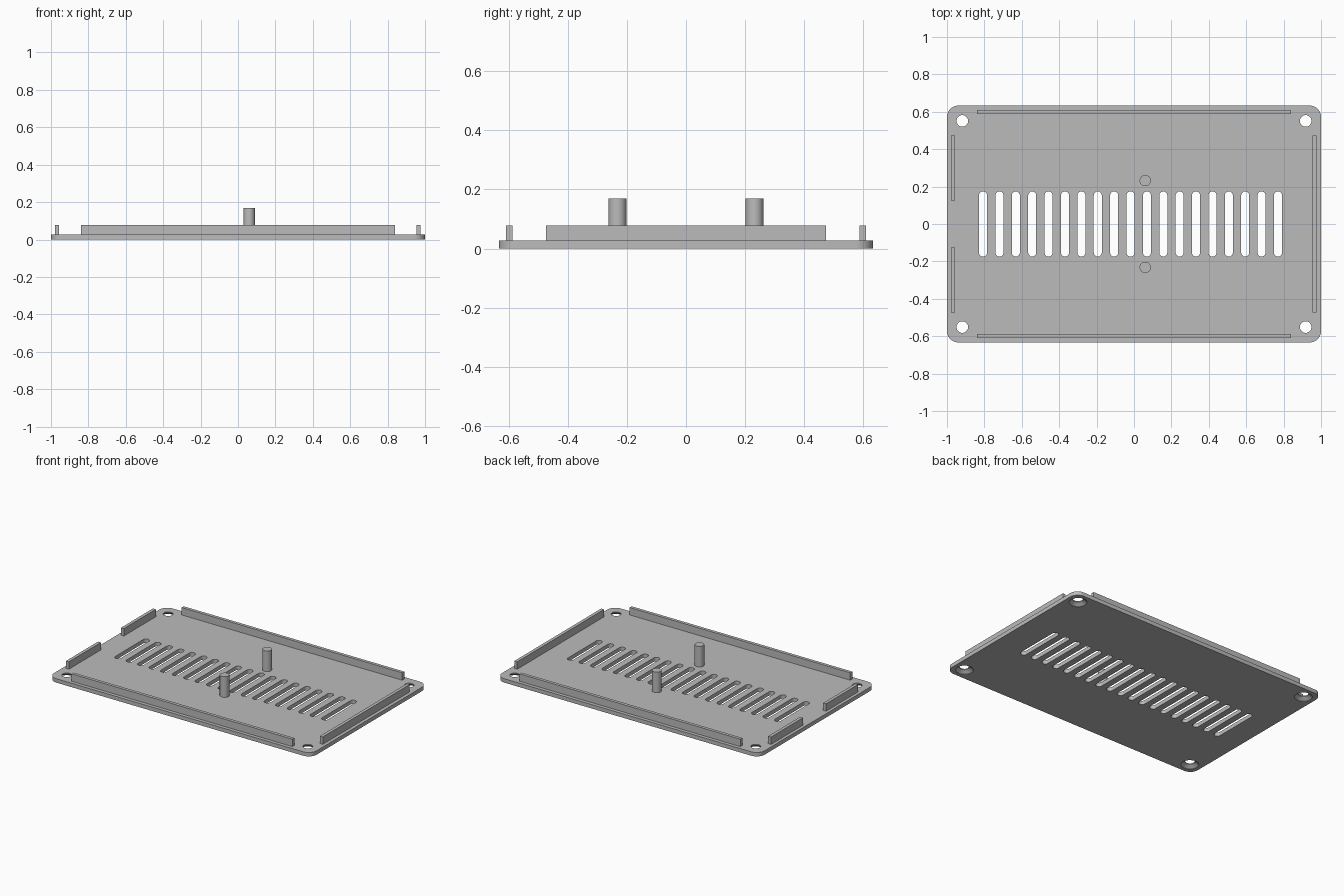
import bpy, bmesh, math
from mathutils import Vector

cube = bpy.data.objects.get("Cube")
if cube:
    bpy.data.objects.remove(cube, do_unlink=True)

PLATE_TOP, WALL_TOP, POST_TOP = 0.027, 0.078, 0.169

grey = bpy.data.materials.new("plain grey")
grey.use_nodes = True
colour = (0.5, 0.5, 0.5, 1)
grey.diffuse_color = colour
grey.node_tree.nodes["Principled BSDF"].inputs["Base Color"].default_value = colour


def make_object(name, bm):
    bmesh.ops.recalc_face_normals(bm, faces=bm.faces)
    mesh = bpy.data.meshes.new(name)
    bm.to_mesh(mesh)
    bm.free()
    mesh.materials.append(grey)
    obj = bpy.data.objects.new(name, mesh)
    bpy.context.collection.objects.link(obj)
    return obj


def smooth(obj):
    bpy.ops.object.select_all(action="DESELECT")
    obj.select_set(True)
    bpy.context.view_layer.objects.active = obj
    bpy.ops.object.shade_smooth_by_angle(angle=math.radians(30))


def rounded_prism(bm, cx, cy, half_x, half_y, radius, z0, z1, steps=8):
    """Upright prism with a rounded rectangle outline."""
    outline = []
    for quarter, (sx, sy) in enumerate([(1, 1), (-1, 1), (-1, -1), (1, -1)]):
        for i in range(steps + 1):
            a = (quarter + i / steps) * math.pi / 2
            outline.append((cx + sx * (half_x - radius) + radius * math.cos(a),
                            cy + sy * (half_y - radius) + radius * math.sin(a), z0))
    face = bm.faces.new([bm.verts.new(p) for p in outline])
    top = bmesh.ops.extrude_face_region(bm, geom=[face])["geom"]
    bmesh.ops.translate(bm, vec=Vector((0, 0, z1 - z0)),
                        verts=[v for v in top if isinstance(v, bmesh.types.BMVert)])
    bmesh.ops.remove_doubles(bm, verts=bm.verts, dist=1e-5)


def turned(bm, x, y, profile, sides=32):
    """Solid of revolution about an upright axis, from (radius, z) pairs."""
    rings = [[bm.verts.new((x + r * math.cos(2 * math.pi * i / sides),
                            y + r * math.sin(2 * math.pi * i / sides), z))
              for i in range(sides)] for r, z in profile]
    for low, high in zip(rings, rings[1:]):
        for i in range(sides):
            j = (i + 1) % sides
            bm.faces.new((low[i], low[j], high[j], high[i]))
    bm.faces.new(rings[0][::-1])
    bm.faces.new(rings[-1])


def wall(name, x0, x1, y0, y1):
    bm = bmesh.new()
    bmesh.ops.create_cube(bm, size=1)
    z0 = PLATE_TOP - 0.002
    bmesh.ops.scale(bm, vec=(x1 - x0, y1 - y0, WALL_TOP - z0), verts=bm.verts)
    bmesh.ops.translate(bm, verts=bm.verts,
                        vec=((x0 + x1) / 2, (y0 + y1) / 2, (z0 + WALL_TOP) / 2))
    make_object(name, bm)


# Base plate
bm = bmesh.new()
rounded_prism(bm, 0, 0, 1, 0.633, 0.06, 0, PLATE_TOP)
plate = make_object("base_plate", bm)

# Cutter: row of vent slots and countersunk corner holes
bm = bmesh.new()
for i in range(19):
    rounded_prism(bm, -0.807 + i * 0.0876, 0, 0.0215, 0.174, 0.0214, -0.05, 0.1)
for sx in (-1, 1):
    for sy in (-1, 1):
        turned(bm, sx * 0.918, sy * 0.551,
               [(0.056, -0.05), (0.056, 0.002), (0.031, 0.02), (0.031, 0.1)])
cutter = make_object("plate_cutter", bm)
cutter.hide_render = True

cut = plate.modifiers.new("openings", "BOOLEAN")
cut.operation = "DIFFERENCE"
cut.solver = "EXACT"
cut.object = cutter
bpy.context.view_layer.objects.active = plate
bpy.ops.object.modifier_apply(modifier=cut.name)
bpy.data.objects.remove(cutter, do_unlink=True)
smooth(plate)

# Locating walls along the edges
wall("front_wall", -0.84, 0.84, -0.609, -0.587)
wall("back_wall", -0.84, 0.84, 0.587, 0.609)
wall("left_wall", 0.955, 0.977, -0.473, 0.473)
wall("right_wall_front", -0.979, -0.957, -0.473, -0.125)
wall("right_wall_back", -0.979, -0.957, 0.125, 0.473)

# Standing posts
for name, y in (("front_post", -0.232), ("back_post", 0.232)):
    bm = bmesh.new()
    turned(bm, 0.06, y, [(0.03, PLATE_TOP - 0.002), (0.03, POST_TOP)])
    smooth(make_object(name, bm))
